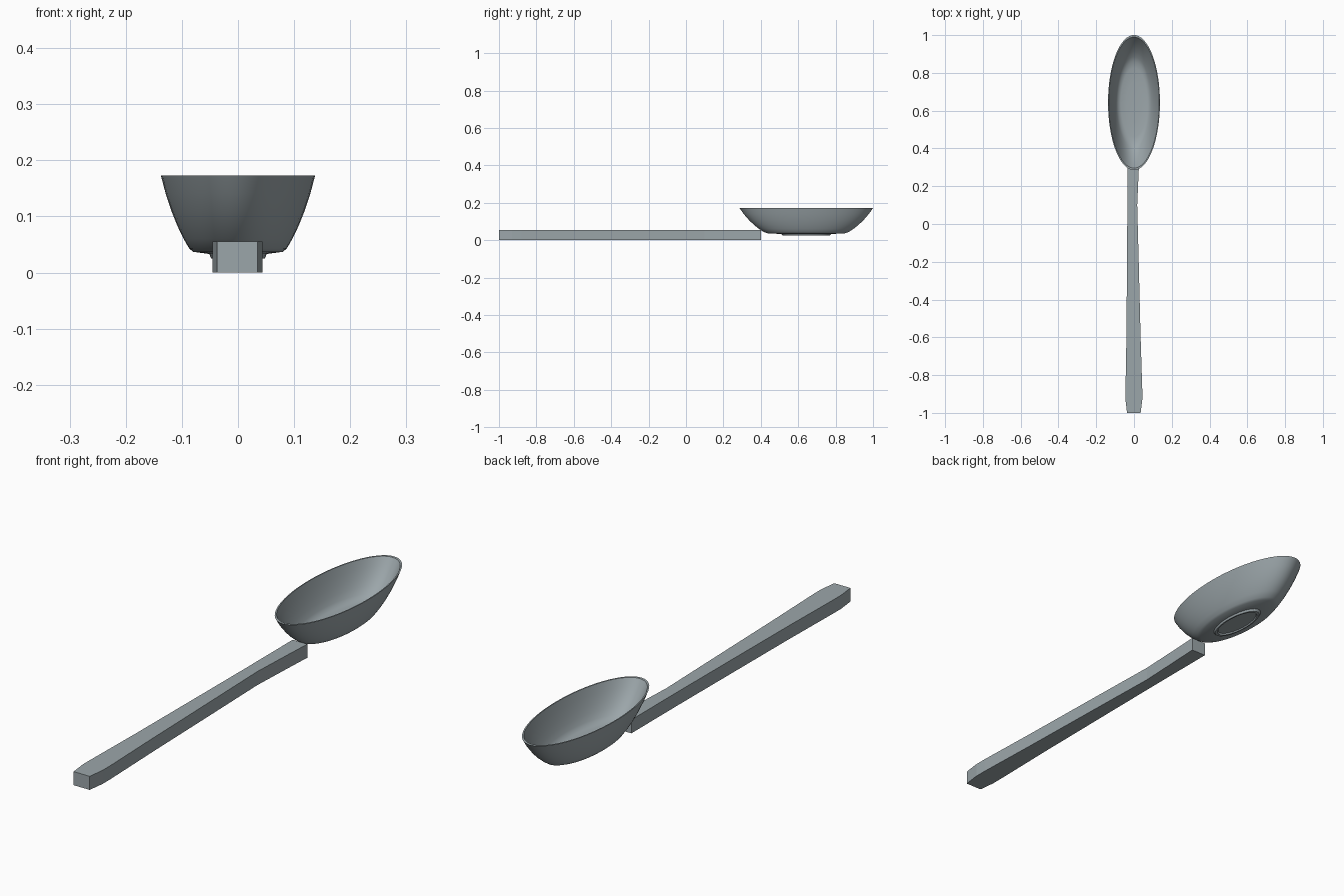
import bpy, bmesh, math

cube = bpy.data.objects.get("Cube")
if cube:
    bpy.data.objects.remove(cube, do_unlink=True)

metal = bpy.data.materials.new("grey_metal")
metal.use_nodes = True
colour = (0.33, 0.38, 0.40, 1)
metal.diffuse_color = colour
metal.node_tree.nodes["Principled BSDF"].inputs["Base Color"].default_value = colour


def finish(name, bm):
    bmesh.ops.recalc_face_normals(bm, faces=bm.faces)
    mesh = bpy.data.meshes.new(name)
    bm.to_mesh(mesh)
    bm.free()
    mesh.materials.append(metal)
    obj = bpy.data.objects.new(name, mesh)
    bpy.context.collection.objects.link(obj)
    return obj


# Handle: flat outline (y, left edge x, right edge x) extruded upward
stations = [(-1.0, -0.037, 0.035), (-0.93, -0.045, 0.044), (-0.88, -0.045, 0.044),
            (-0.6, -0.040, 0.035), (-0.2, -0.037, 0.025), (0.1, -0.035, 0.017),
            (0.28, -0.035, 0.025), (0.4, -0.035, 0.031)]
outline = [(a, y) for y, a, b in stations] + [(b, y) for y, a, b in reversed(stations)]
bm = bmesh.new()
base = bm.faces.new([bm.verts.new((x, y, 0)) for x, y in outline])
top = bmesh.ops.extrude_face_region(bm, geom=[base])["geom"]
bmesh.ops.translate(bm, vec=(0, 0, 0.055),
                    verts=[v for v in top if isinstance(v, bmesh.types.BMVert)])
finish("handle", bm)

# Bowl: closed wall profile (radius, z) swept round an ellipse, with a foot ring
profile = [(0.0, 0.030), (0.041, 0.030), (0.043, 0.025), (0.048, 0.025), (0.051, 0.033),
           (0.080, 0.037), (0.087, 0.043), (0.097, 0.060), (0.108, 0.083), (0.118, 0.108),
           (0.129, 0.141), (0.1375, 0.173),
           (0.1335, 0.173), (0.125, 0.141), (0.114, 0.108), (0.104, 0.083),
           (0.093, 0.061), (0.083, 0.048), (0.070, 0.043), (0.040, 0.040), (0.0, 0.039)]
SIDES, STRETCH, CENTRE_Y = 64, 2.6, 0.643
bm = bmesh.new()
verts = [bm.verts.new((r, 0, z)) for r, z in profile]
edges = [bm.edges.new(pair) for pair in zip(verts, verts[1:])]
bmesh.ops.spin(bm, geom=verts + edges, cent=(0, 0, 0), axis=(0, 0, 1),
               angle=math.tau, steps=SIDES, use_duplicate=False)
bmesh.ops.remove_doubles(bm, verts=bm.verts, dist=0.0001)
for v in bm.verts:
    v.co.y = v.co.y * STRETCH + CENTRE_Y
bowl = finish("spoon_bowl", bm)

# Smooth the curved walls, keeping the rim and foot crisp
bpy.ops.object.select_all(action="DESELECT")
bowl.select_set(True)
bpy.context.view_layer.objects.active = bowl
bpy.ops.object.shade_smooth_by_angle(angle=math.radians(35))
